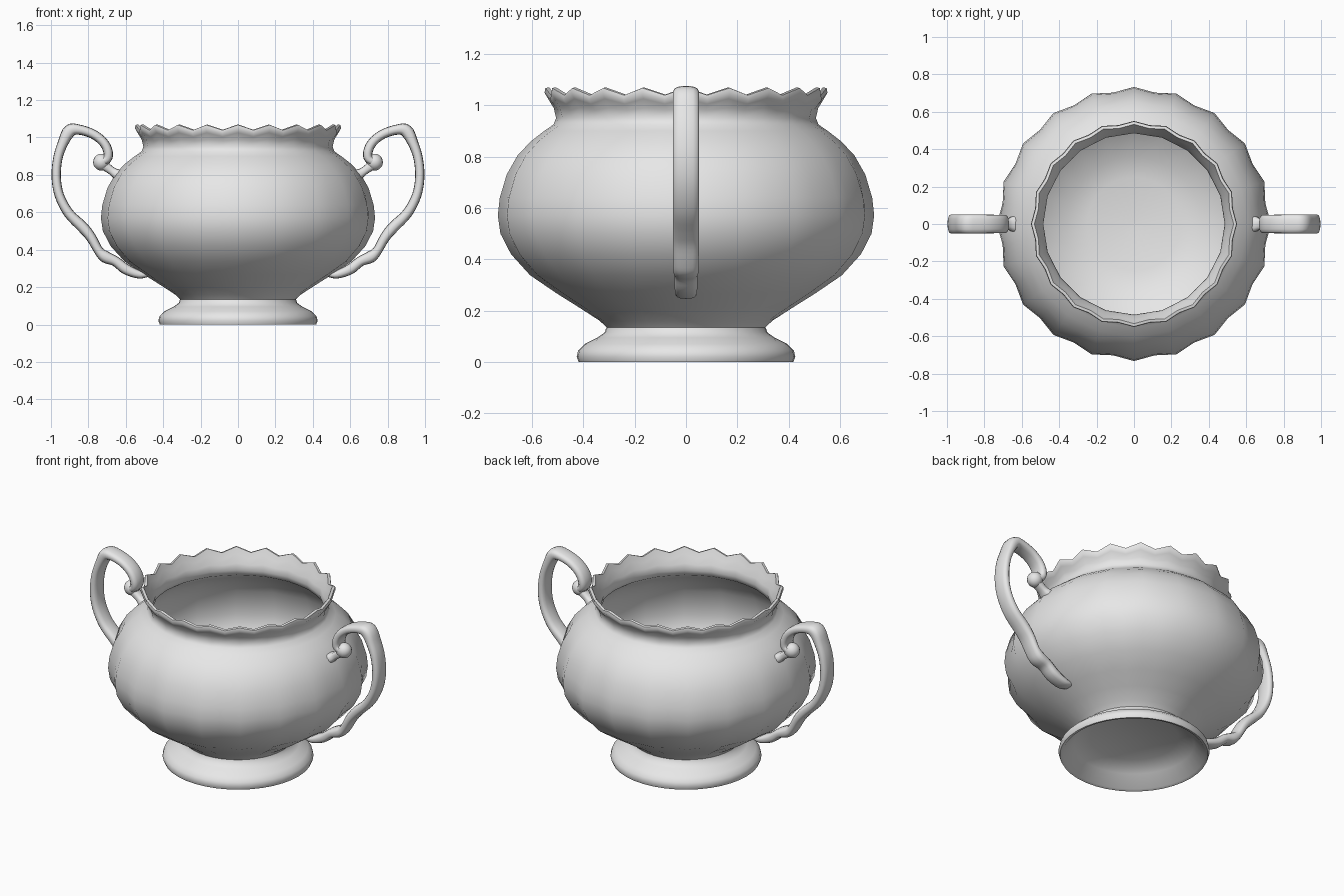
import bpy, bmesh, math
from mathutils import Vector

cube = bpy.data.objects.get("Cube")
if cube:
    bpy.data.objects.remove(cube, do_unlink=True)

grey = bpy.data.materials.new("plain_grey")
grey.use_nodes = True
grey.diffuse_color = (0.8, 0.8, 0.8, 1)
grey.node_tree.nodes["Principled BSDF"].inputs["Base Color"].default_value = (0.8, 0.8, 0.8, 1)


def finish(bm, name, angle):
    """Turn a bmesh into a smooth shaded object."""
    bmesh.ops.recalc_face_normals(bm, faces=bm.faces)
    mesh = bpy.data.meshes.new(name)
    bm.to_mesh(mesh)
    bm.free()
    mesh.materials.append(grey)
    obj = bpy.data.objects.new(name, mesh)
    bpy.context.collection.objects.link(obj)
    bpy.ops.object.select_all(action='DESELECT')
    obj.select_set(True)
    bpy.context.view_layer.objects.active = obj
    bpy.ops.object.shade_smooth_by_angle(angle=math.radians(angle))
    return obj


def bridge(bm, rings):
    """Skin neighbouring rings with quads."""
    n = len(rings[0])
    for a, b in zip(rings, rings[1:]):
        for i in range(n):
            j = (i + 1) % n
            bm.faces.new((a[i], a[j], b[j], b[i]))


# Lathe with alternating flutes; rows are radius, height, flute depth, zigzag height
SEGMENTS = 40


def lathe(name, rows, angle):
    bm = bmesh.new()
    rings = []
    for r, z, dr, dz in rows:
        ring = []
        for i in range(SEGMENTS):
            s = 1 if i % 2 == 0 else -1
            t = math.tau * i / SEGMENTS
            ring.append(bm.verts.new(((r + s * dr) * math.cos(t),
                                      (r + s * dr) * math.sin(t), z + s * dz)))
        rings.append(ring)
    bridge(bm, rings)
    bm.faces.new(rings[0])
    bm.faces.new(rings[-1])
    return finish(bm, name, angle)


foot = [(.02, .12), (.25, .11), (.34, .07), (.4, .005), (.418, 0), (.426, .02),
        (.42, .045), (.395, .07), (.345, .095), (.317, .115), (.31, .135)]
belly = [(.335, .16), (.41, .21), (.5, .268), (.6, .338), (.672, .42),
         (.712, .5), (.722, .57), (.715, .64), (.69, .73), (.65, .805),
         (.6, .86), (.55, .9), (.515, .925)]
lining = [(.495, .91), (.57, .86), (.63, .8), (.67, .73), (.695, .64),
          (.7, .57), (.69, .5), (.65, .43), (.58, .36), (.48, .285),
          (.36, .215), (.25, .19), (.02, .18)]

rows = [(r, z, 0, 0) for r, z in foot]
rows += [(r, z, .011 * math.sin(math.pi * (z - .15) / .8), 0) for r, z in belly]
rows += [(.503, .95, .003, 0), (.51, .985, .005, .004),     # neck and zigzag lip
         (.53, 1.015, .007, .01), (.543, 1.035, .008, .014),
         (.54, 1.053, .008, .014), (.525, 1.056, .008, .014),
         (.51, 1.02, .007, .01), (.49, .98, .004, .003), (.482, .945, .003, 0)]
rows += [(r, z, .008 * math.sin(math.pi * (z - .15) / .8), 0) for r, z in lining]
lathe("bowl", rows, 60)


def spline(points, steps=4):
    """Smooth a list of tuples through its points."""
    pts = [Vector(p) for p in points]
    pts = [2 * pts[0] - pts[1]] + pts + [2 * pts[-1] - pts[-2]]
    out = []
    for a, b, c, d in zip(pts, pts[1:], pts[2:], pts[3:]):
        for k in range(steps):
            t = k / steps
            out.append(.5 * (2 * b + (c - a) * t + (2 * a - 5 * b + 4 * c - d) * t * t
                             + (3 * b - a - 3 * c + d) * t ** 3))
    return out + [pts[-2]]


def sweep(bm, points, sides=14):
    """Rounded bar in the xz plane; points are x, z, half thickness, half width."""
    path = spline(points)
    rings = []
    for i, p in enumerate(path):
        tan = path[min(i + 1, len(path) - 1)] - path[max(i - 1, 0)]
        normal = Vector((-tan[1], 0, tan[0])).normalized()
        ring = []
        for k in range(sides):
            t = math.tau * k / sides
            c, s = math.cos(t), math.sin(t)
            u = math.copysign(abs(c) ** .75, c) * p[2]
            v = math.copysign(abs(s) ** .75, s) * p[3]
            ring.append(bm.verts.new(Vector((p[0], 0, p[1])) + normal * u + Vector((0, v, 0))))
        rings.append(ring)
    bridge(bm, rings)
    bm.faces.new(rings[0])
    bm.faces.new(rings[-1])


grip = [(.74, .865, .02, .04), (.7, .885, .024, .046), (.695, .925, .025, .05),
        (.72, .975, .025, .05), (.775, 1.018, .025, .05), (.85, 1.042, .027, .052),
        (.9, 1.035, .035, .052), (.936, .97, .028, .052), (.963, .89, .025, .052),
        (.972, .79, .025, .052), (.955, .69, .025, .052), (.905, .595, .027, .052),
        (.83, .52, .03, .052), (.785, .465, .027, .052), (.745, .395, .025, .05),
        (.71, .362, .032, .05), (.655, .338, .027, .046), (.6, .296, .028, .045),
        (.53, .268, .022, .042), (.48, .27, .015, .035)]
stem = [(.74, .87, .03, .035), (.68, .825, .022, .03), (.65, .805, .028, .04),
        (.61, .785, .04, .055)]


# Handles, with a scroll ball at the upper end
def handle(name, turn):
    bm = bmesh.new()
    sweep(bm, grip)
    sweep(bm, stem)
    ball = bmesh.ops.create_uvsphere(bm, u_segments=16, v_segments=10, radius=.045)
    bmesh.ops.translate(bm, verts=ball["verts"], vec=(.73, 0, .868))
    obj = finish(bm, name, 50)
    obj.rotation_euler.z = turn


handle("left_handle", 0)
handle("right_handle", math.pi)
